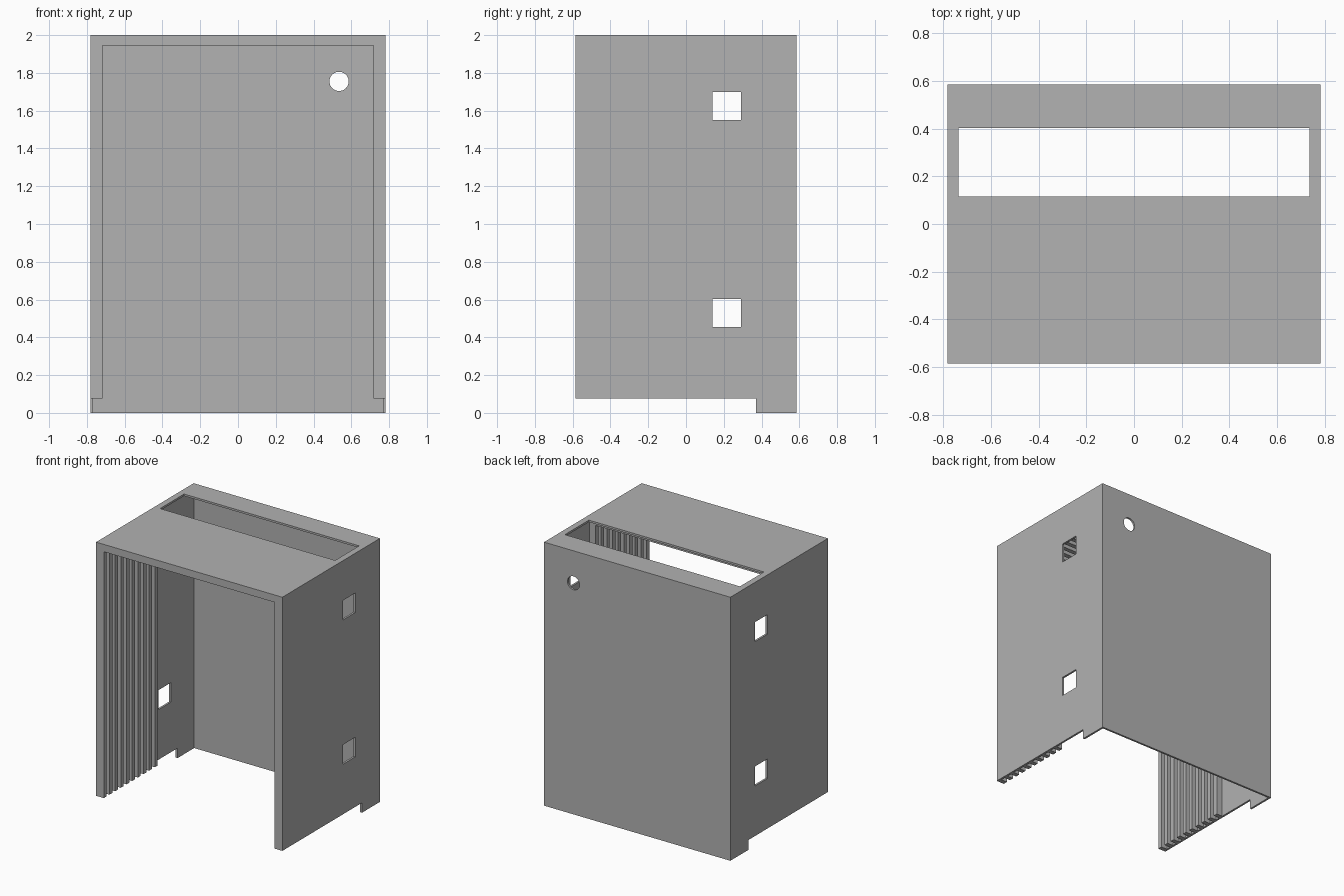
import bpy
import bmesh
from math import pi
from mathutils import Matrix

cube = bpy.data.objects.get("Cube")
if cube:
    bpy.data.objects.remove(cube, do_unlink=True)

W, D, H = 0.782, 0.585, 2.0     # half width, half depth, height
T = 0.015                       # sheet thickness
SKIRT = 0.075                   # lower edge of the side walls
FAR = 1.5                       # overshoot of the cutters

grey = bpy.data.materials.new("sheet grey")
grey.use_nodes = True
color = (0.445, 0.445, 0.445, 1)
grey.diffuse_color = color
grey.node_tree.nodes["Principled BSDF"].inputs["Base Color"].default_value = color


def add_object(name, bm):
    bmesh.ops.recalc_face_normals(bm, faces=bm.faces)
    mesh = bpy.data.meshes.new(name)
    bm.to_mesh(mesh)
    bm.free()
    mesh.materials.append(grey)
    obj = bpy.data.objects.new(name, mesh)
    bpy.context.collection.objects.link(obj)
    return obj


def box(name, x, y, z):
    bm = bmesh.new()
    bmesh.ops.create_cube(bm, size=1)
    for v in bm.verts:
        for i, (low, high) in enumerate((x, y, z)):
            v.co[i] = high if v.co[i] > 0 else low
    return add_object(name, bm)


def cut(target, cutter):
    cutter.hide_render = True
    mod = target.modifiers.new("cut", "BOOLEAN")
    mod.operation = "DIFFERENCE"
    mod.solver = "EXACT"
    mod.object = cutter
    bpy.context.view_layer.objects.active = target
    bpy.ops.object.modifier_apply(modifier=mod.name)
    bpy.data.objects.remove(cutter, do_unlink=True)


# Thin housing, open at the front and bottom
housing = box("housing", (-W, W), (-D, D), (0, H))
cut(housing, box("cavity", (T - W, W - T), (-FAR, D - T), (-FAR, H - T)))

# Raised lower edge, leaving a foot along the back
cut(housing, box("skirt_notch", (-FAR, FAR), (-FAR, 0.37), (-FAR, SKIRT)))

# Slot in the top
cut(housing, box("top_slot", (-0.735, 0.735), (0.115, 0.403), (FAR, H + 1)))

# Two square windows through both sides
for low in (0.455, 1.55):
    cut(housing, box("side_window", (-FAR, FAR), (0.14, 0.29), (low, low + 0.148)))

# Round hole in the back
bm = bmesh.new()
bmesh.ops.create_cone(bm, cap_ends=True, segments=32, radius1=0.051, radius2=0.051,
                      depth=0.4, matrix=Matrix.Translation((0.535, D, 1.755))
                      @ Matrix.Rotation(pi / 2, 4, "X"))
cut(housing, add_object("cable_hole", bm))

# Arched ribs lining the sides and ceiling of the front part
RIBS, PITCH, RIB_WIDTH = 10, 0.068, 0.034
outer, inner = W - T / 2, 0.717
outer_top, inner_top = H - T / 2, 1.944
arch = [(-outer, SKIRT), (-outer, outer_top), (outer, outer_top), (outer, SKIRT),
        (inner, SKIRT), (inner, inner_top), (-inner, inner_top), (-inner, SKIRT)]
bm = bmesh.new()
for i in range(RIBS):
    y = -D + i * PITCH
    face = bm.faces.new([bm.verts.new((x, y, z)) for x, z in arch])
    grown = bmesh.ops.extrude_face_region(bm, geom=[face], use_keep_orig=True)
    verts = [g for g in grown["geom"] if isinstance(g, bmesh.types.BMVert)]
    bmesh.ops.translate(bm, verts=verts, vec=(0, RIB_WIDTH, 0))
add_object("lining_ribs", bm)
